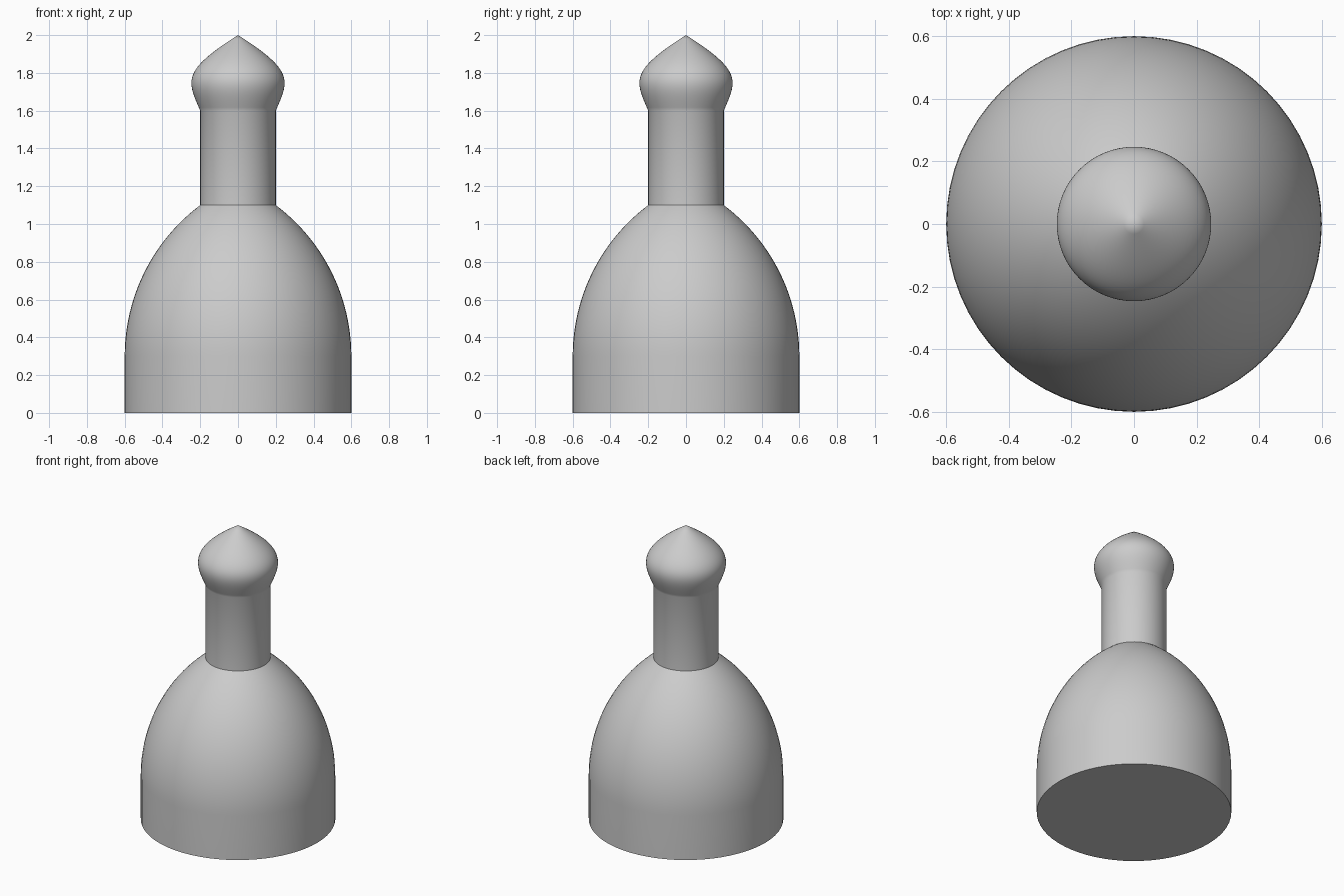
import bpy, bmesh, math
from mathutils import Vector
from mathutils.geometry import interpolate_bezier

if "Cube" in bpy.data.objects:
    bpy.data.objects.remove(bpy.data.objects["Cube"])

grey = bpy.data.materials.new("plain grey")
grey.use_nodes = True
color = (0.6, 0.6, 0.6, 1)
grey.diffuse_color = color
grey.node_tree.nodes["Principled BSDF"].inputs["Base Color"].default_value = color


def lathe(name, profile, sides=64):
    """Revolve (radius, height) points about the z axis."""
    bm = bmesh.new()
    verts = [bm.verts.new((r, 0, z)) for r, z in profile]
    edges = [bm.edges.new(pair) for pair in zip(verts, verts[1:])]
    bmesh.ops.spin(bm, geom=verts + edges, cent=(0, 0, 0), axis=(0, 0, 1),
                   angle=math.tau, steps=sides, use_merge=True)
    bmesh.ops.remove_doubles(bm, verts=bm.verts, dist=0.0001)
    bmesh.ops.recalc_face_normals(bm, faces=bm.faces)
    mesh = bpy.data.meshes.new(name)
    bm.to_mesh(mesh)
    bm.free()
    mesh.materials.append(grey)
    obj = bpy.data.objects.new(name, mesh)
    bpy.context.collection.objects.link(obj)
    bpy.ops.object.select_all(action='DESELECT')
    obj.select_set(True)
    bpy.context.view_layer.objects.active = obj
    bpy.ops.object.shade_smooth_by_angle(angle=math.radians(35))


# Body: flat base, straight wall, then a shoulder arc of radius 1
sweep = math.asin(0.8)
shoulder = [(math.cos(sweep * i / 24) - 0.4, 0.3 + math.sin(sweep * i / 24))
            for i in range(25)]

# Stopper: bulging curve from the neck up to a point
handles = [(0.2, 1.6), (0.27, 1.76), (0.3, 1.81), (0, 2)]
stopper = [(p.x, p.y) for p in
           interpolate_bezier(*[Vector(h) for h in handles], 28)]

lathe("bottle", [(0, 0), (0.6, 0)] + shoulder + stopper)
